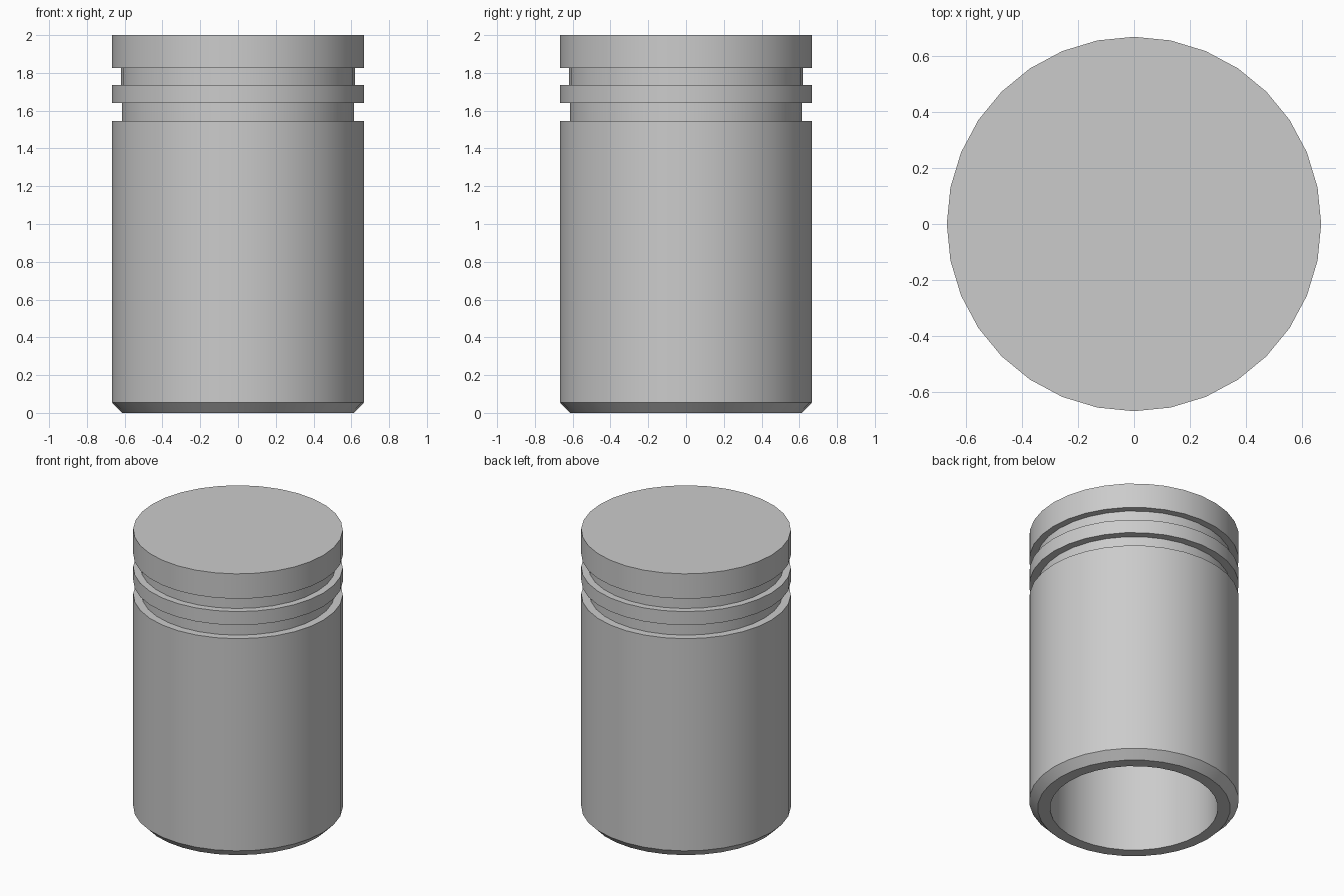
import bpy
import bmesh
import math

if "Cube" in bpy.data.objects:
    bpy.data.objects.remove(bpy.data.objects["Cube"])

SIDES = 32
R = 0.667

# Cross-section (radius, height): cavity ceiling, wall, chamfered rim, skirt, two grooves, crown
profile = [
    (0.535, 1.6), (0.535, 0.0), (0.613, 0.0), (R, 0.055),
    (R, 1.545), (0.614, 1.545), (0.614, 1.64), (R, 1.64),
    (R, 1.735), (0.62, 1.735), (0.62, 1.825), (R, 1.825), (R, 2.0),
]

# Sweep the section into rings and join them with quads
bm = bmesh.new()
rings = []
for r, z in profile:
    rings.append([bm.verts.new((r * math.cos(2 * math.pi * i / SIDES),
                                r * math.sin(2 * math.pi * i / SIDES), z))
                  for i in range(SIDES)])
for a, b in zip(rings, rings[1:]):
    for i in range(SIDES):
        j = (i + 1) % SIDES
        bm.faces.new((a[i], a[j], b[j], b[i]))

# Flat crown and cavity ceiling
bm.faces.new(rings[-1])
bm.faces.new(list(reversed(rings[0])))
bmesh.ops.recalc_face_normals(bm, faces=bm.faces)

mesh = bpy.data.meshes.new("piston")
bm.to_mesh(mesh)
bm.free()
piston = bpy.data.objects.new("piston", mesh)
bpy.context.collection.objects.link(piston)

# Smooth walls, crisp edges
bpy.context.view_layer.objects.active = piston
piston.select_set(True)
bpy.ops.object.shade_smooth_by_angle(angle=math.radians(30))
